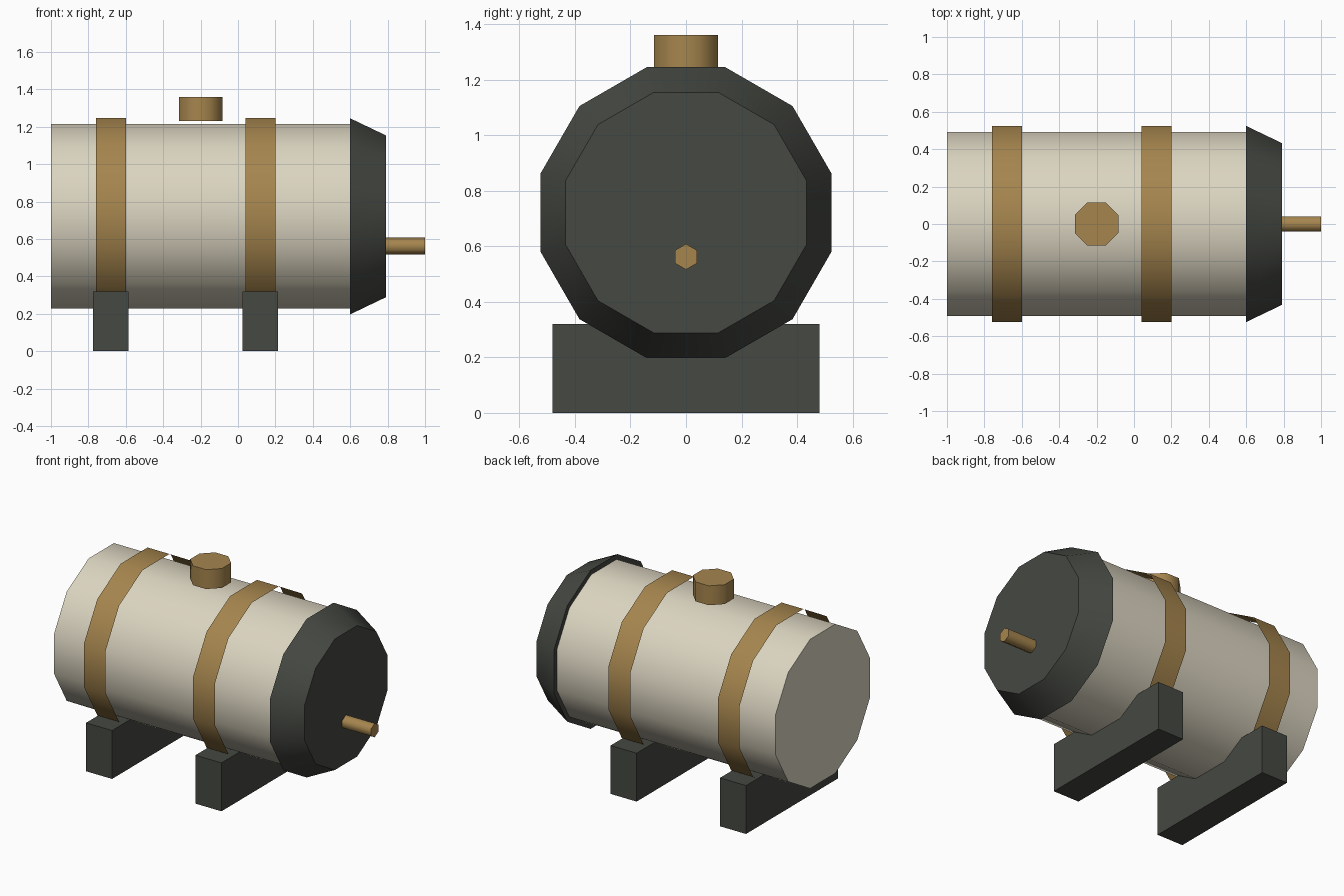
import bpy, bmesh
from math import pi, radians, cos
from mathutils import Matrix

if "Cube" in bpy.data.objects:
    bpy.data.objects.remove(bpy.data.objects["Cube"])


def material(name, rgb):
    m = bpy.data.materials.new(name)
    m.diffuse_color = (*rgb, 1)
    m.use_nodes = True
    m.node_tree.nodes["Principled BSDF"].inputs["Base Color"].default_value = m.diffuse_color
    return m


CREAM = material("cream_paint", (0.71, 0.66, 0.53))
BRASS = material("brass", (0.38, 0.235, 0.076))
DARK = material("dark_iron", (0.06, 0.065, 0.055))
AXIS_Z = 0.721


def finish(bm, name, mat, smooth):
    me = bpy.data.meshes.new(name)
    bm.to_mesh(me)
    bm.free()
    me.materials.append(mat)
    ob = bpy.data.objects.new(name, me)
    bpy.context.collection.objects.link(ob)
    if smooth:
        bpy.ops.object.select_all(action='DESELECT')
        ob.select_set(True)
        bpy.context.view_layer.objects.active = ob
        bpy.ops.object.shade_smooth_by_angle(angle=radians(62))
    return ob


def prism(name, mat, sides, a0, a1, start, length, along_x=True, caps=True):
    """Prism or frustum with flats on the axes; a0, a1 are centre-to-flat radii."""
    k = 1 / cos(pi / sides)
    bm = bmesh.new()
    bmesh.ops.create_cone(bm, cap_ends=caps, segments=sides,
                          radius1=a0 * k, radius2=a1 * k, depth=length)
    turn = Matrix.Rotation(pi / 2, 4, 'Y') if along_x else Matrix.Identity(4)
    half = Matrix.Translation((0, 0, length / 2))
    bm.transform(Matrix.Translation(start) @ turn @ half
                 @ Matrix.Rotation(pi / sides, 4, 'Z'))
    return finish(bm, name, mat, True)


def box(name, mat, centre, size):
    bm = bmesh.new()
    bmesh.ops.create_cube(bm, size=1)
    bm.transform(Matrix.Translation(centre) @ Matrix.Diagonal((*size, 1)))
    return finish(bm, name, mat, False)


# Tank body and tapered end
prism("tank_body", CREAM, 12, 0.493, 0.493, (-1, 0, AXIS_Z), 1.6)
prism("tapered_end", DARK, 12, 0.524, 0.433, (0.6, 0, AXIS_Z), 0.19)

# Open strap hoops, each above a cradle block
for label, x in (("rear", -0.68), ("front", 0.12)):
    prism(label + "_strap", BRASS, 12, 0.525, 0.525, (x - 0.08, 0, AXIS_Z), 0.16, caps=False)
    box(label + "_cradle", DARK, (x, 0, 0.16), (0.19, 0.96, 0.32))

# Filler cap on top and outlet pipe on the end
prism("filler_cap", BRASS, 8, 0.116, 0.116, (-0.2, 0, 1.232), 0.128, along_x=False)
prism("outlet_pipe", BRASS, 6, 0.04, 0.04, (0.78, 0, 0.562), 0.22)
